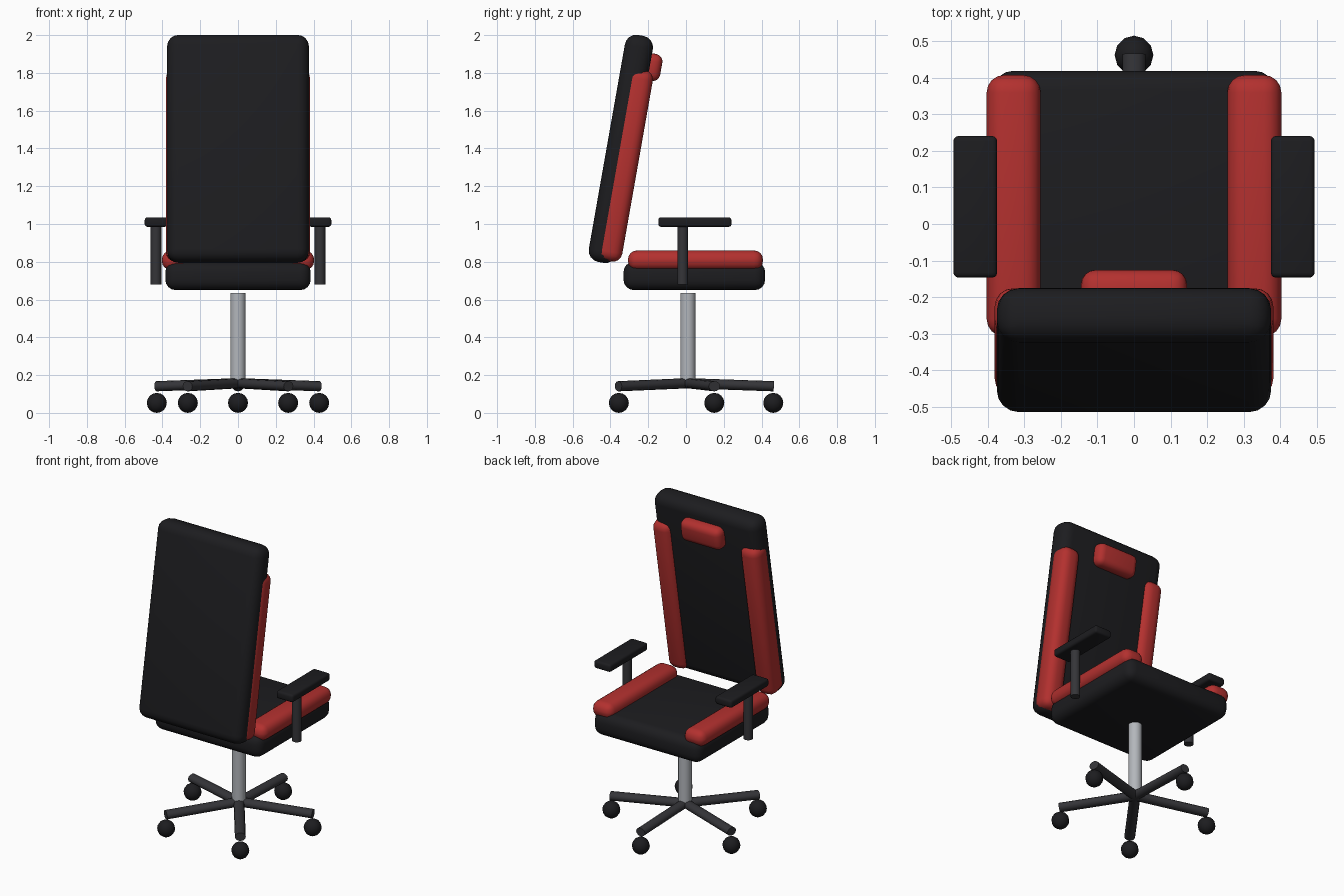
import bpy, math
from mathutils import Vector, Matrix

if "Cube" in bpy.data.objects:
    bpy.data.objects.remove(bpy.data.objects["Cube"])


def material(name, rgb):
    m = bpy.data.materials.new(name)
    m.diffuse_color = (*rgb, 1)
    m.use_nodes = True
    m.node_tree.nodes["Principled BSDF"].inputs["Base Color"].default_value = m.diffuse_color
    return m


BLACK = material("black_fabric", (0.012, 0.012, 0.014))
RED = material("red_fabric", (0.45, 0.03, 0.028))
PLASTIC = material("dark_plastic", (0.035, 0.035, 0.04))
METAL = material("metal", (0.45, 0.47, 0.5))


def finish(name, mat):
    o = bpy.context.object
    o.name = name
    o.data.materials.append(mat)
    bpy.ops.object.shade_smooth_by_angle(angle=math.radians(50))
    return o


def cushion(name, loc, size, radius, mat, tilt=0.0, segments=4):
    """Rounded box; size is the full extent on each axis."""
    bpy.ops.mesh.primitive_cube_add(size=1)
    o = bpy.context.object
    o.data.transform(Matrix.Diagonal((*size, 1)))
    b = o.modifiers.new("round", 'BEVEL')
    b.width, b.segments = radius, segments
    b.limit_method = 'NONE'
    bpy.ops.object.modifier_apply(modifier="round")
    o.location, o.rotation_euler = loc, (tilt, 0, 0)
    return finish(name, mat)


def rod(name, a, b, radius, mat, sides=16, width=1.0):
    """Cylinder between two points, optionally widened sideways."""
    a, b = Vector(a), Vector(b)
    bpy.ops.mesh.primitive_cylinder_add(vertices=sides, radius=radius, depth=(b - a).length)
    o = bpy.context.object
    o.data.transform(Matrix.Diagonal((width, 1, 1, 1)))
    o.location = (a + b) / 2
    o.rotation_euler = (b - a).to_track_quat('Z', 'Y').to_euler()
    return finish(name, mat)


# Backrest frame: local offsets follow the 10 degree recline
TILT = math.radians(-10)
BACK = Vector((0, -0.345, 1.3975))


def on_back(x, y, z):
    return BACK + Matrix.Rotation(TILT, 3, 'X') @ Vector((x, y, z))


# Seat and backrest
cushion("seat", (0, 0.044, 0.725), (0.77, 0.75, 0.15), 0.055, BLACK)
cushion("backrest", BACK, (0.75, 0.15, 1.22), 0.06, BLACK, TILT)
cushion("head_pillow", on_back(0, 0.087, 0.455), (0.29, 0.10, 0.145), 0.04, RED, TILT)

# Side bolsters and armrests
for s, side in ((1, "right"), (-1, "left")):
    cushion(f"seat_bolster_{side}", (s * 0.329, 0.05, 0.808), (0.148, 0.715, 0.104), 0.048, RED)
    cushion(f"back_bolster_{side}", on_back(s * 0.315, 0.0355, -0.081),
            (0.132, 0.137, 1.03), 0.05, RED, TILT)
    cushion(f"arm_pad_{side}", (s * 0.434, 0.047, 1.01), (0.12, 0.387, 0.05), 0.014, BLACK, 0, 3)
    rod(f"arm_post_{side}", (s * 0.434, -0.018, 0.68), (s * 0.434, -0.018, 1.0), 0.028, PLASTIC)

# Gas column
CY = 0.01
rod("gas_column", (0, CY, 0.16), (0, CY, 0.635), 0.04, METAL, 24)

# Five-star base with casters
for i in range(5):
    a = math.radians(90 + 72 * i)
    c, s = math.cos(a), math.sin(a)
    rod(f"base_leg_{i + 1}", (0, CY, 0.157), (0.455 * c, CY + 0.455 * s, 0.141),
        0.027, PLASTIC, 12, 1.18)
    bpy.ops.mesh.primitive_uv_sphere_add(segments=12, ring_count=8, radius=0.053,
                                         location=(0.452 * c, CY + 0.452 * s, 0.053))
    finish(f"caster_{i + 1}", BLACK)
